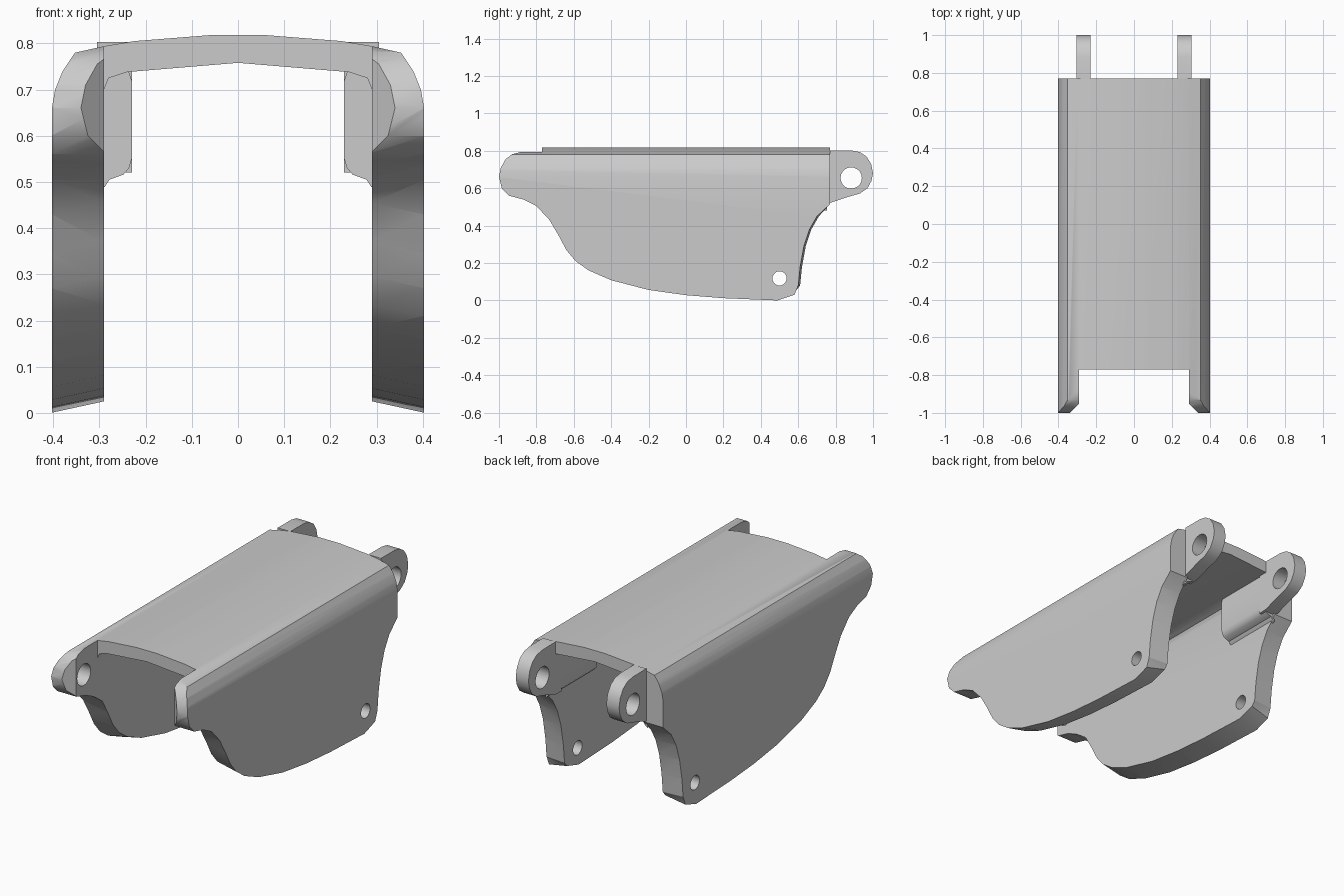
import bpy
import bmesh
import math
from mathutils import Matrix

old = bpy.data.objects.get("Cube")
if old:
    bpy.data.objects.remove(old, do_unlink=True)

grey = bpy.data.materials.new("plain grey")
grey.use_nodes = True
colour = (0.6, 0.6, 0.6, 1)
grey.diffuse_color = colour
grey.node_tree.nodes["Principled BSDF"].inputs["Base Color"].default_value = colour


def loft(name, rings):
    """Closed solid through rings of equal point count."""
    bm = bmesh.new()
    loops = [[bm.verts.new(p) for p in ring] for ring in rings]
    for a, b in zip(loops, loops[1:]):
        for i in range(len(a)):
            j = (i + 1) % len(a)
            bm.faces.new((a[i], a[j], b[j], b[i]))
    caps = [bm.faces.new(loops[0][::-1]), bm.faces.new(loops[-1])]
    bmesh.ops.triangulate(bm, faces=[f for f in bm.faces if f not in caps])
    bmesh.ops.recalc_face_normals(bm, faces=bm.faces)
    mesh = bpy.data.meshes.new(name)
    bm.to_mesh(mesh)
    bm.free()
    mesh.materials.append(grey)
    obj = bpy.data.objects.new(name, mesh)
    bpy.context.collection.objects.link(obj)
    return obj


def prism(name, points, axis, lo, hi):
    if axis == "X":
        place = lambda t, p: (t, p[0], p[1])
    elif axis == "Y":
        place = lambda t, p: (p[0], t, p[1])
    else:
        place = lambda t, p: (p[0], p[1], t)
    return loft(name, [[place(t, p) for p in points] for t in (lo, hi)])


def hole(y, z, r, lo, hi):
    ring = [(y + r * math.cos(a * math.tau / 20), z + r * math.sin(a * math.tau / 20))
            for a in range(20)]
    return prism("cutter", ring, "X", lo, hi)


def combine(obj, tool, mode="DIFFERENCE"):
    mod = obj.modifiers.new("combine", "BOOLEAN")
    mod.operation = mode
    mod.solver = "EXACT"
    mod.object = tool
    bpy.context.view_layer.objects.active = obj
    bpy.ops.object.modifier_apply(modifier=mod.name)
    bpy.data.objects.remove(tool, do_unlink=True)


def mirror_x(points):
    return points + [(-x, z) for x, z in reversed(points) if x > 0]


# Arched channel section, swept along the length
outer = [(0.403, -0.1), (0.403, 0.66), (0.396, 0.70), (0.38, 0.74), (0.353, 0.78),
         (0.29, 0.794), (0.225, 0.805), (0.06, 0.818)]
inner = [(0.29, -0.1), (0.29, 0.70), (0.28, 0.725), (0.24, 0.738), (0, 0.758)]
half_inner = inner[::-1]
section = mirror_x(outer) + [(-x, z) for x, z in inner] + half_inner[1:]
body = prism("channel_body", section, "Y", -1.05, 1.05)

# Side silhouette, flared slightly towards the inner walls
side = [(0.77, 0.85), (-0.77, 0.85), (-0.88, 0.795), (-0.93, 0.782), (-0.965, 0.755),
        (-0.99, 0.71), (-1, 0.66), (-0.985, 0.60), (-0.945, 0.56), (-0.87, 0.54),
        (-0.80, 0.505), (-0.73, 0.43), (-0.68, 0.345), (-0.64, 0.27), (-0.59, 0.21),
        (-0.52, 0.16), (-0.4, 0.108), (-0.2, 0.056), (0, 0.028), (0.2, 0.012),
        (0.49, 0.0), (0.58, 0.03), (0.60, 0.08), (0.61, 0.18), (0.63, 0.29),
        (0.66, 0.38), (0.70, 0.45), (0.77, 0.515)]


def side_ring(x, flare):
    ring = []
    for y, z in side:
        low = z < 0.5
        ring.append((x, y + (0.4 * flare if low and y > 0.55 else 0),
                     z + (flare if low and y < 0.6 else 0)))
    return ring


silhouette = loft("cutter", [side_ring(-0.405, 0), side_ring(-0.29, 0.025),
                             side_ring(0.29, 0.025), side_ring(0.405, 0)])
combine(body, silhouette, "INTERSECT")

# Open front between the cheeks
gap = [(-0.29, -1.1), (0.29, -1.1), (0.29, -0.77), (-0.29, -0.77)]
combine(body, prism("cutter", gap, "Z", 0.3, 1))

# Inner front chamfers, blind front sockets, lower pin holes
for s in (-1, 1):
    wedge = [(s * 0.25, -0.91), (s * 0.36, -1.02), (s * 0.25, -1.02)]
    combine(body, prism("cutter", wedge, "Z", 0.3, 1))
    combine(body, hole(-0.885, 0.655, 0.057, s * 0.2, s * 0.36))
combine(body, hole(0.5, 0.118, 0.038, -0.5, 0.5))
parts = [body]

# Rear hinge ears and the inner pads that carry them
ear = [(0.72, 0.77), (0.72, 0.52), (0.77, 0.522), (0.86, 0.552), (0.93, 0.572),
       (0.97, 0.60), (0.992, 0.64), (1, 0.68), (0.99, 0.73), (0.965, 0.77),
       (0.93, 0.793), (0.885, 0.802), (0.77, 0.803), (0.77, 0.77)]
pad = [(0.30, 0.76), (0.24, 0.75), (0.23, 0.72), (0.23, 0.55), (0.236, 0.53),
       (0.248, 0.516), (0.278, 0.505), (0.288, 0.49), (0.30, 0.48)]
for label, s in (("right", -1), ("left", 1)):
    lug = prism(label + "_hinge_ear", ear, "X", s * 0.23, s * 0.305)
    combine(lug, hole(0.883, 0.655, 0.057, s * 0.1, s * 0.45))
    block = prism(label + "_hinge_pad", [(s * x, z) for x, z in pad], "Y", 0.42, 0.755)
    parts += [lug, block]

# Smooth curved surfaces, keep hard edges
for obj in parts:
    bpy.ops.object.select_all(action="DESELECT")
    obj.select_set(True)
    bpy.context.view_layer.objects.active = obj
    bpy.ops.object.shade_smooth_by_angle(angle=math.radians(32))
